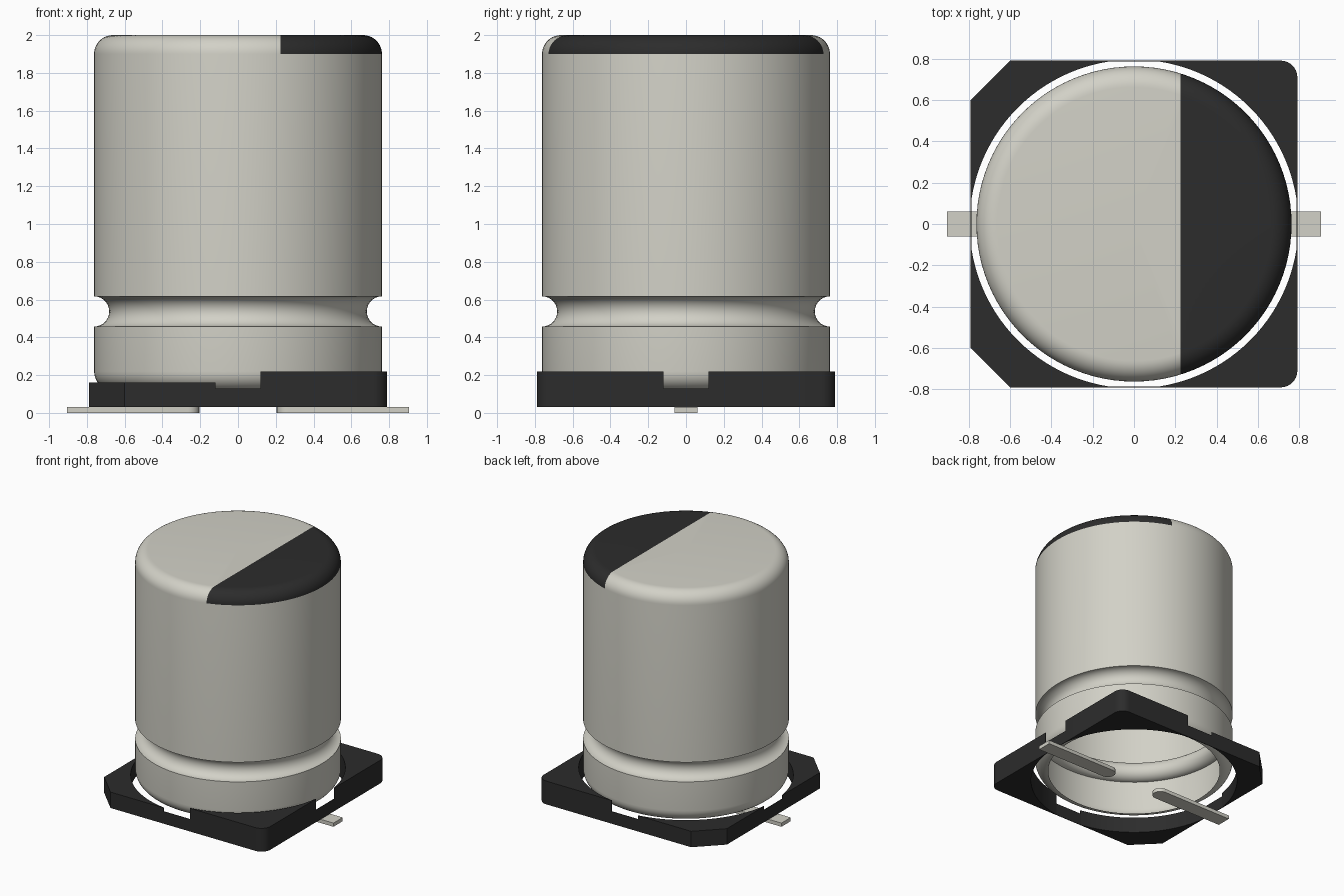
import bpy, bmesh, math
from math import sin, cos, pi

if "Cube" in bpy.data.objects:
    bpy.data.objects.remove(bpy.data.objects["Cube"])


def material(name, rgb):
    m = bpy.data.materials.new(name)
    m.use_nodes = True
    m.diffuse_color = (*rgb, 1)
    m.node_tree.nodes["Principled BSDF"].inputs["Base Color"].default_value = (*rgb, 1)
    return m


metal = material("warm_grey_metal", (0.646, 0.638, 0.571))
black = material("black_plastic", (0.025, 0.025, 0.025))


def finish(name, bm, mats, smooth=True):
    mesh = bpy.data.meshes.new(name)
    bm.to_mesh(mesh)
    bm.free()
    for m in mats:
        mesh.materials.append(m)
    ob = bpy.data.objects.new(name, mesh)
    bpy.context.collection.objects.link(ob)
    if smooth:
        bpy.ops.object.select_all(action='DESELECT')
        ob.select_set(True)
        bpy.context.view_layer.objects.active = ob
        bpy.ops.object.shade_smooth_by_angle(angle=math.radians(32))
    return ob


def arc(cx, cy, r, a0, a1, n):
    """Points on an arc, angles in degrees."""
    angles = [math.radians(a0 + (a1 - a0) * i / n) for i in range(n + 1)]
    return [(cx + r * cos(a), cy + r * sin(a)) for a in angles]


def add_prism(bm, outline, z0, z1):
    """Extrude a flat outline between two heights."""
    face = bm.faces.new([bm.verts.new((x, y, z0)) for x, y in outline])
    out = bmesh.ops.extrude_face_region(bm, geom=[face])
    top = [v for v in out["geom"] if isinstance(v, bmesh.types.BMVert)]
    bmesh.ops.translate(bm, verts=top, vec=(0, 0, z1 - z0))


# Can: thin open-bottomed shell with a rolled groove and rounded rims
R, FILLET, MARK_X, MARK_Z = 0.762, 0.1, 0.225, 1.9
profile = arc(R - FILLET, 0.22, FILLET, -90, 0, 8)
profile += arc(R, 0.537, 0.08, -90, -270, 16)
profile += arc(R - FILLET, MARK_Z, FILLET, 0, 90, 10)
profile += [(0, 2)]
bm = bmesh.new()
verts = [bm.verts.new((r, 0, z)) for r, z in profile]
edges = [bm.edges.new(pair) for pair in zip(verts, verts[1:])]
bmesh.ops.spin(bm, geom=verts + edges, axis=(0, 0, 1), cent=(0, 0, 0),
               angle=2 * pi, steps=96)
bmesh.ops.remove_doubles(bm, verts=bm.verts, dist=0.0001)
bmesh.ops.recalc_face_normals(bm, faces=bm.faces)
if max(bm.faces, key=lambda f: f.calc_center_median().z).normal.z < 0:
    bmesh.ops.reverse_faces(bm, faces=bm.faces)

# Polarity mark: cut the rounded top along a straight line, then colour one side
cap = [f for f in bm.faces if f.calc_center_median().z > MARK_Z]
geom = set(cap) | {e for f in cap for e in f.edges} | {v for f in cap for v in f.verts}
bmesh.ops.bisect_plane(bm, geom=list(geom), plane_co=(MARK_X, 0, 0),
                       plane_no=(1, 0, 0), dist=0.00001)
for f in bm.faces:
    c = f.calc_center_median()
    f.material_index = int(c.z > MARK_Z and c.x > MARK_X)
finish("can", bm, [metal, black])

# Base: four corner blocks joined by thin lips at the notches
HALF, NOTCH, HOLE, ROUND, CUT = 0.79, 0.12, 0.795, 0.08, 0.6
edge_angle = math.degrees(math.atan2(NOTCH, HALF))
inner = arc(0, 0, HOLE, 90 - edge_angle, edge_angle, 24)
bm = bmesh.new()
for sx in (1, -1):
    if sx > 0:
        corner = arc(HALF - ROUND, HALF - ROUND, ROUND, 0, 90, 8)
    else:
        corner = [(HALF, CUT), (CUT, HALF)]
    outline = [(HALF, NOTCH)] + corner + [(NOTCH, HALF)] + inner
    for sy in (1, -1):
        add_prism(bm, [(x * sx, y * sy) for x, y in outline],
                  0.03, 0.22 if sx > 0 else 0.16)
lip = [(HALF - 0.004, -NOTCH), (HALF, -NOTCH), (HALF, NOTCH), (HALF - 0.004, NOTCH)]
for s in (1, -1):
    add_prism(bm, [(x * s, y) for x, y in lip], 0.03, 0.13)
    add_prism(bm, [(y, x * s) for x, y in lip], 0.03, 0.13)
bmesh.ops.recalc_face_normals(bm, faces=bm.faces)
finish("base", bm, [black])

# Leads: flat strips with a round inner end
for side, s in (("left", 1), ("right", -1)):
    outline = [(0.905, -0.06), (0.905, 0.06)] + arc(0.265, 0, 0.06, 90, 270, 12)
    bm = bmesh.new()
    add_prism(bm, [(x * s, y) for x, y in outline], 0, 0.03)
    bmesh.ops.recalc_face_normals(bm, faces=bm.faces)
    finish(side + "_lead", bm, [metal])
